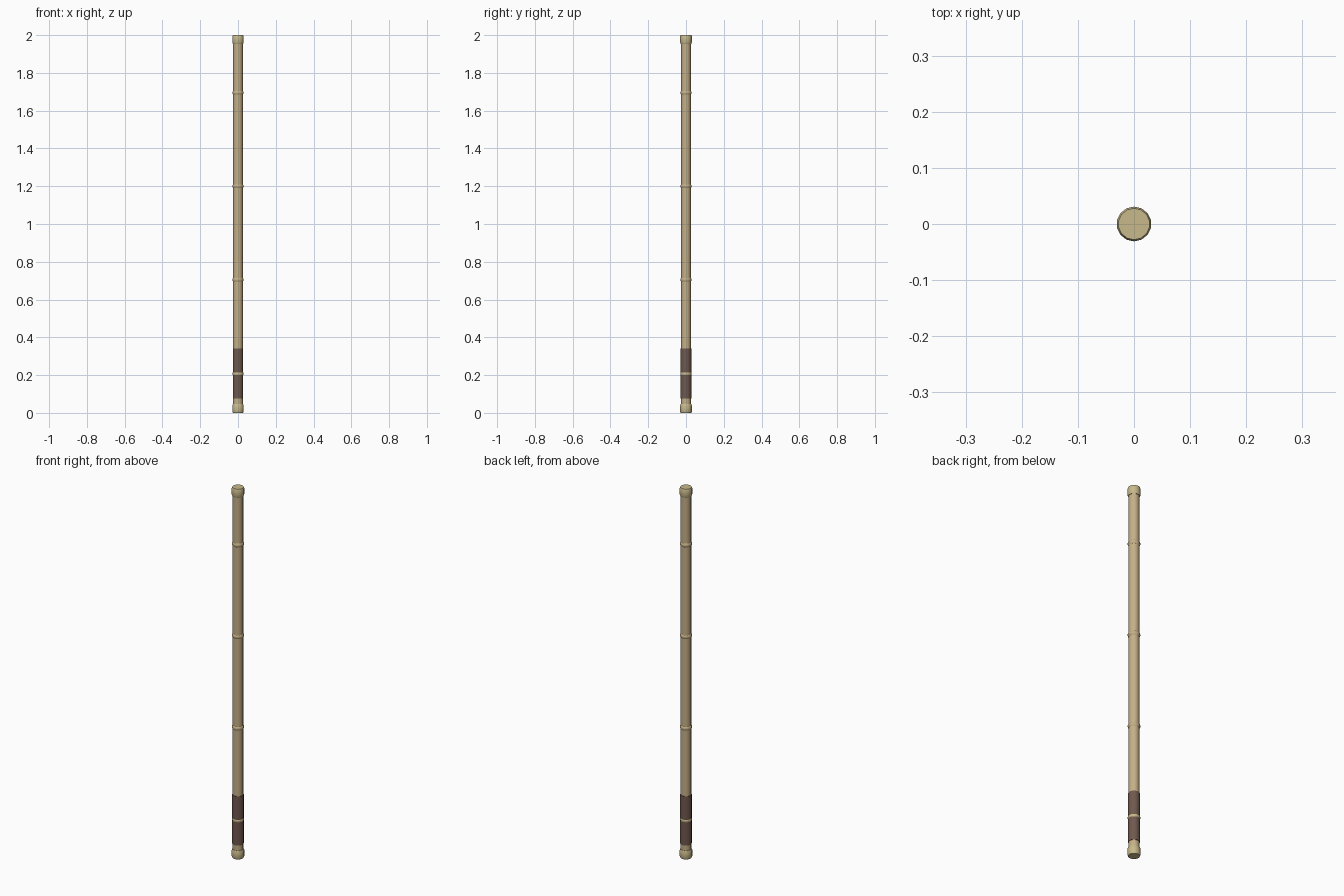
import bpy, bmesh, math

if "Cube" in bpy.data.objects:
    bpy.data.objects.remove(bpy.data.objects["Cube"])

SIDES = 14


def material(name, color):
    m = bpy.data.materials.new(name)
    m.diffuse_color = (*color, 1)
    m.use_nodes = True
    m.node_tree.nodes["Principled BSDF"].inputs["Base Color"].default_value = m.diffuse_color
    return m


bamboo = material("bamboo", (0.56, 0.43, 0.24))
pale = material("pale_bamboo", (0.58, 0.49, 0.26))
leather = material("leather", (0.16, 0.10, 0.075))


def lathe(name, profile, mat):
    """Closed solid of revolution from (radius, height) pairs."""
    bm = bmesh.new()
    rings = []
    for r, z in profile:
        rings.append([bm.verts.new((r * math.sin(2 * math.pi * i / SIDES),
                                    r * math.cos(2 * math.pi * i / SIDES), z))
                      for i in range(SIDES)])
    for a, b in zip(rings, rings[1:]):
        for i in range(SIDES):
            j = (i + 1) % SIDES
            bm.faces.new((a[i], a[j], b[j], b[i]))
    bm.faces.new(rings[0])
    bm.faces.new(rings[-1])
    bmesh.ops.recalc_face_normals(bm, faces=bm.faces)
    me = bpy.data.meshes.new(name)
    bm.to_mesh(me)
    bm.free()
    me.materials.append(mat)
    ob = bpy.data.objects.new(name, me)
    bpy.context.collection.objects.link(ob)
    bpy.ops.object.select_all(action='DESELECT')
    ob.select_set(True)
    bpy.context.view_layer.objects.active = ob
    bpy.ops.object.shade_smooth_by_angle(angle=math.radians(40))
    return ob


# Long pole
lathe("pole", [(0.026, 0.02), (0.026, 1.98)], bamboo)

# Raised bamboo joints
for n, z in enumerate((0.207, 0.705, 1.2, 1.695)):
    lathe(f"joint_{n + 1}", [(0.026, z - 0.010), (0.0295, z - 0.005),
                             (0.0295, z + 0.005), (0.026, z + 0.010)],
          pale if n == 0 else bamboo)

# Leather grip, in two wraps either side of the lowest joint
lathe("grip_lower", [(0.0285, 0.075), (0.0285, 0.202)], leather)
lathe("grip_upper", [(0.0285, 0.212), (0.0285, 0.34)], leather)

# Rounded end caps
for name, z in (("bottom_cap", 0.0), ("top_cap", 1.954)):
    lathe(name, [(0.028, z), (0.031, z + 0.007), (0.031, z + 0.039),
                 (0.028, z + 0.046)], pale)
